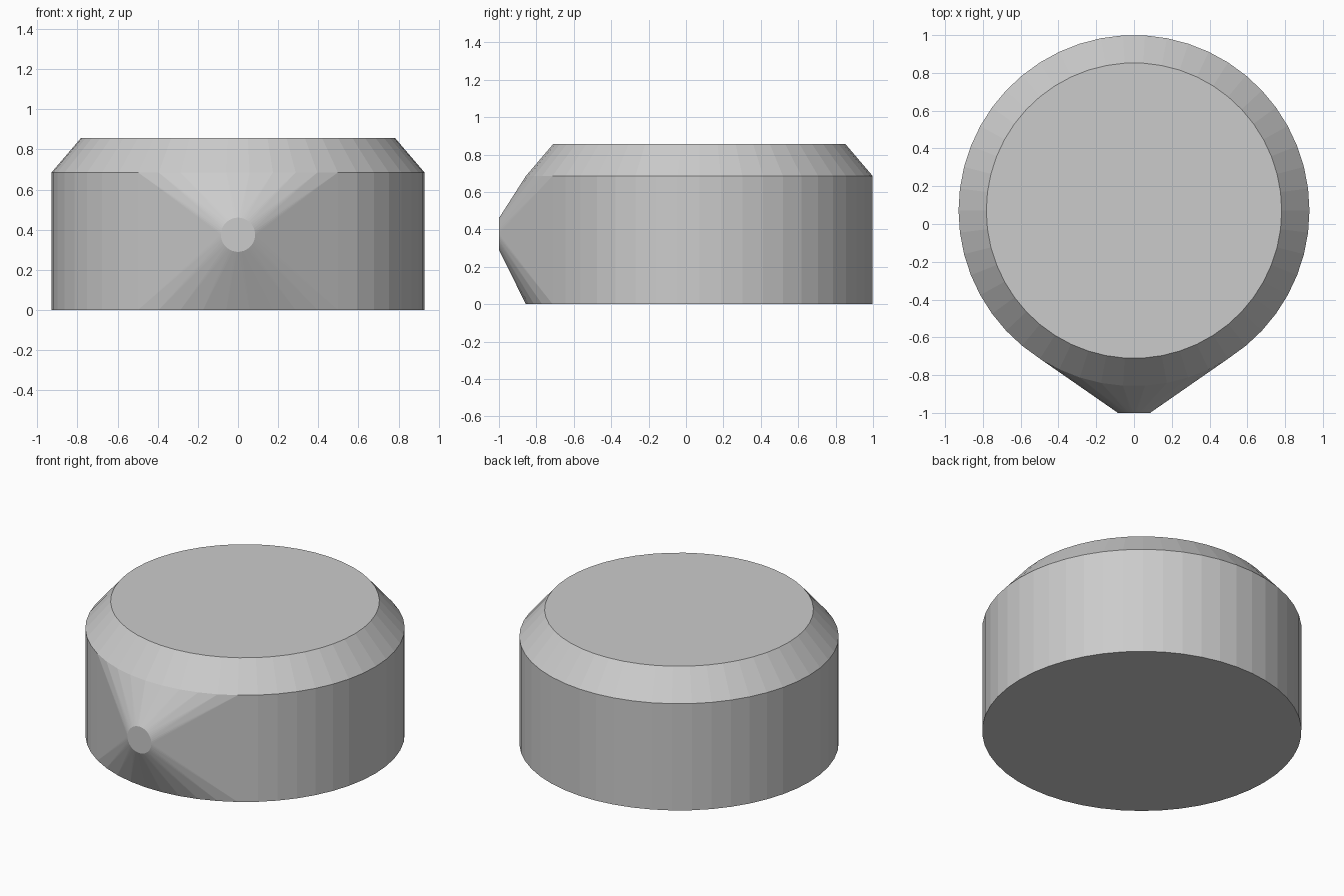
import bpy
import bmesh
from math import radians
from mathutils import Matrix

cube = bpy.data.objects.get("Cube")
if cube:
    bpy.data.objects.remove(cube)

SEGMENTS = 50
CENTRE_Y = 0.071
BODY_RADIUS = 0.929

# Plain grey for the whole knob
grey = bpy.data.materials.new("light_grey")
grey.use_nodes = True
colour = (0.6, 0.6, 0.6, 1)
grey.diffuse_color = colour
grey.node_tree.nodes["Principled BSDF"].inputs["Base Color"].default_value = colour

bm = bmesh.new()


def ring(radius, y, z, tilt=0):
    """Add a circle of vertices, flat or tilted about the x axis."""
    placement = Matrix.Translation((0, y, z)) @ Matrix.Rotation(radians(tilt), 4, "X")
    spin = Matrix.Rotation(radians(90), 4, "Z")
    bmesh.ops.create_circle(bm, segments=SEGMENTS, radius=radius, matrix=placement @ spin)


# Round body, bevelled top and small round pointer tip
ring(BODY_RADIUS, CENTRE_Y, 0)
ring(BODY_RADIUS, CENTRE_Y, 0.685)
ring(0.782, CENTRE_Y, 0.857)
ring(0.085, -1, 0.375, tilt=90)

# Stretch one skin over all the rings
bmesh.ops.delete(bm, geom=bm.edges[:], context="EDGES_FACES") if not bm.verts else None
for edge in bm.edges[:]:
    bm.edges.remove(edge)
hull = bmesh.ops.convex_hull(bm, input=bm.verts[:])
inside = {v for v in hull["geom_interior"] if isinstance(v, bmesh.types.BMVert)}
bmesh.ops.delete(bm, geom=list(inside), context="VERTS")

# Merge the flat triangles into clean faces
bmesh.ops.dissolve_limit(bm, angle_limit=radians(0.2), verts=bm.verts[:], edges=bm.edges[:])
bmesh.ops.recalc_face_normals(bm, faces=bm.faces[:])

mesh = bpy.data.meshes.new("pointer_knob")
bm.to_mesh(mesh)
bm.free()
mesh.materials.append(grey)
knob = bpy.data.objects.new("pointer_knob", mesh)
bpy.context.collection.objects.link(knob)
